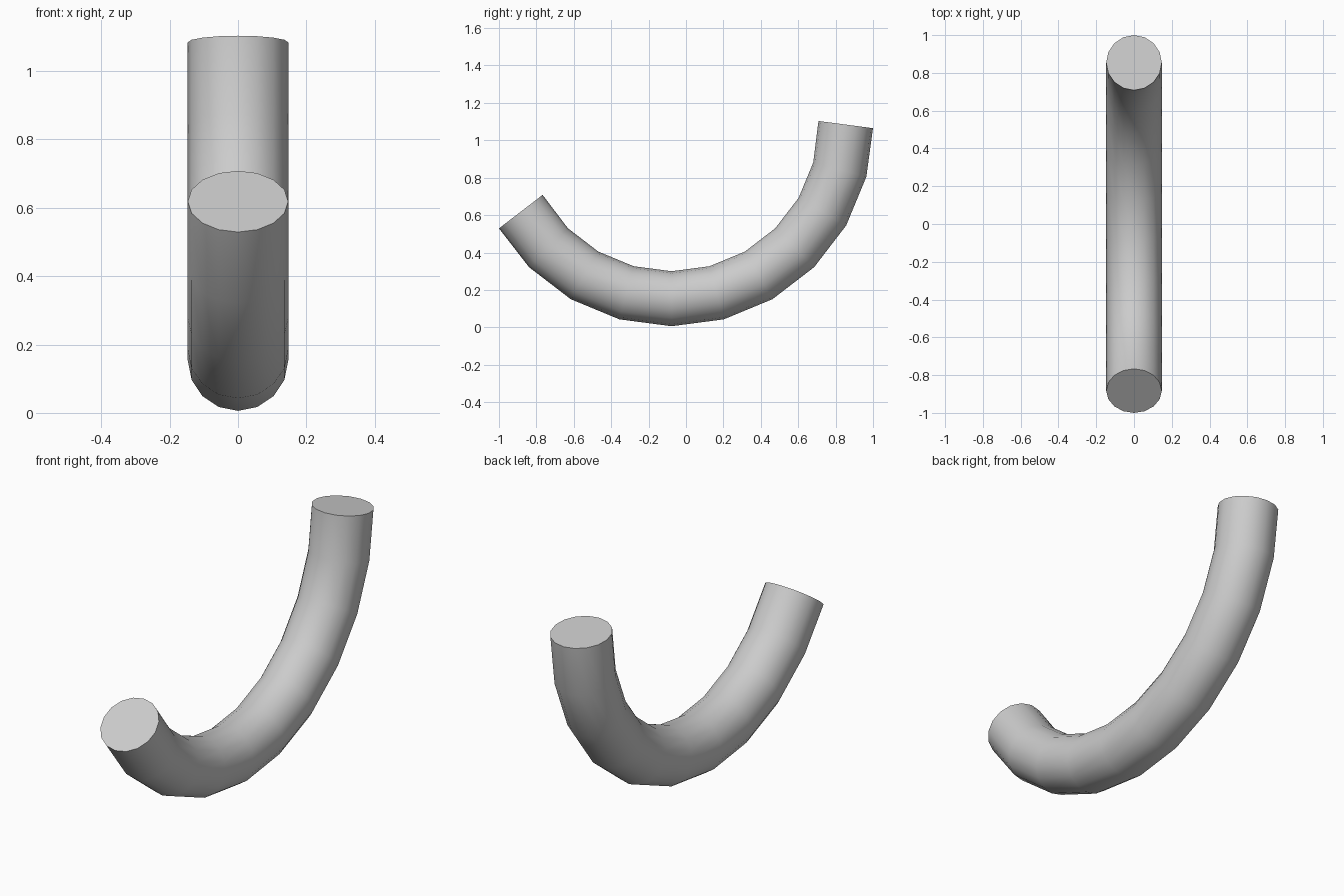
import bpy
from math import radians, sin, cos

if "Cube" in bpy.data.objects:
    bpy.data.objects.remove(bpy.data.objects["Cube"])

ARC_RADIUS, TUBE_RADIUS = 0.931, 0.147
CENTRE_Y, CENTRE_Z = -0.077, 1.084
START, END, STEP = -60, 90, 15   # degrees measured from straight down

# Arc path made of straight segments, bevelled into a round capped tube
curve = bpy.data.curves.new("bent_tube", 'CURVE')
curve.dimensions = '3D'
curve.twist_mode = 'MINIMUM'
curve.bevel_depth = TUBE_RADIUS
curve.bevel_resolution = 6
curve.use_fill_caps = True

angles = [radians(a) for a in range(START, END + 1, STEP)]
path = curve.splines.new('POLY')
path.points.add(len(angles) - 1)
for point, a in zip(path.points, angles):
    point.co = (0, CENTRE_Y + ARC_RADIUS * sin(a), CENTRE_Z - ARC_RADIUS * cos(a), 1)

tube = bpy.data.objects.new("bent_tube", curve)
bpy.context.collection.objects.link(tube)
bpy.context.view_layer.objects.active = tube
tube.select_set(True)

# Mesh with smooth sides, welded caps and crisp cap edges
bpy.ops.object.convert(target='MESH')
bpy.ops.object.mode_set(mode='EDIT')
bpy.ops.mesh.select_all(action='SELECT')
bpy.ops.mesh.remove_doubles(threshold=0.0001)
bpy.ops.mesh.normals_make_consistent(inside=False)
bpy.ops.object.mode_set(mode='OBJECT')
bpy.ops.object.shade_smooth_by_angle(angle=radians(30))
